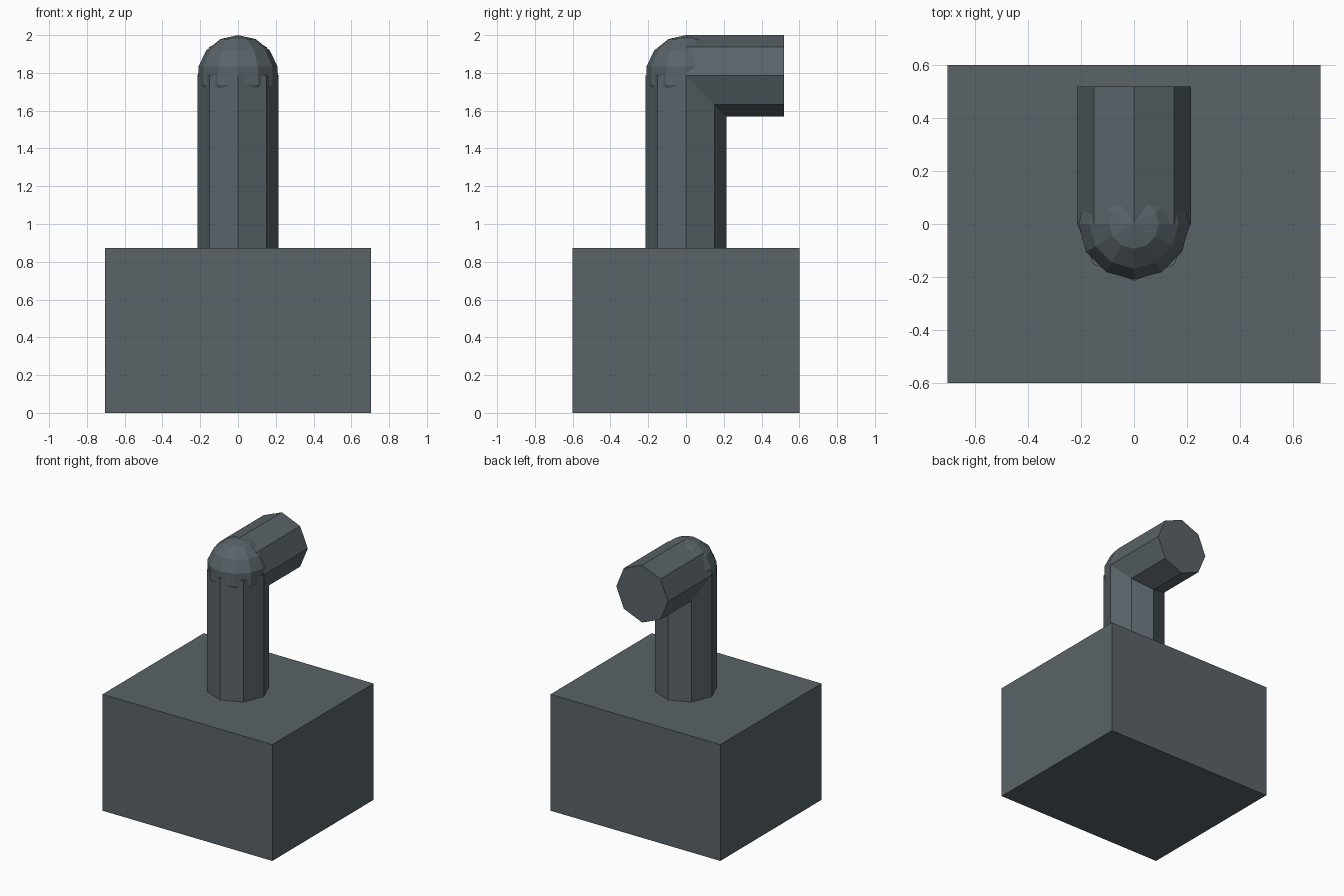
import bpy
from math import pi

cube = bpy.data.objects.get("Cube")
if cube:
    bpy.data.objects.remove(cube, do_unlink=True)

# Slate grey used on every part
slate = bpy.data.materials.new("slate_grey")
slate.use_nodes = True
colour = (0.10, 0.125, 0.14, 1)
slate.diffuse_color = colour
slate.node_tree.nodes["Principled BSDF"].inputs["Base Color"].default_value = colour

BASE_TOP, ELBOW_Z, RADIUS, OUTLET_Y = 0.873, 1.785, 0.215, 0.52


def finish(name):
    part = bpy.context.object
    part.name = name
    part.data.materials.append(slate)
    return part


def pipe(name, length, centre, tilt=0):
    bpy.ops.mesh.primitive_cylinder_add(vertices=8, radius=RADIUS, depth=length,
                                        location=centre, rotation=(tilt, 0, 0))
    return finish(name)


# Box base
bpy.ops.mesh.primitive_cube_add(size=1, location=(0, 0, BASE_TOP / 2))
base = finish("base_box")
base.scale = (1.41, 1.2, BASE_TOP)

# Upright pipe and the outlet pointing to the back
pipe("upright_pipe", ELBOW_Z - BASE_TOP, (0, 0, (BASE_TOP + ELBOW_Z) / 2))
pipe("outlet_pipe", OUTLET_Y, (0, OUTLET_Y / 2, ELBOW_Z), pi / 2)

# Faceted ball closing the elbow
bpy.ops.mesh.primitive_uv_sphere_add(segments=12, ring_count=7, radius=RADIUS,
                                     location=(0, 0, ELBOW_Z))
finish("elbow_ball")
